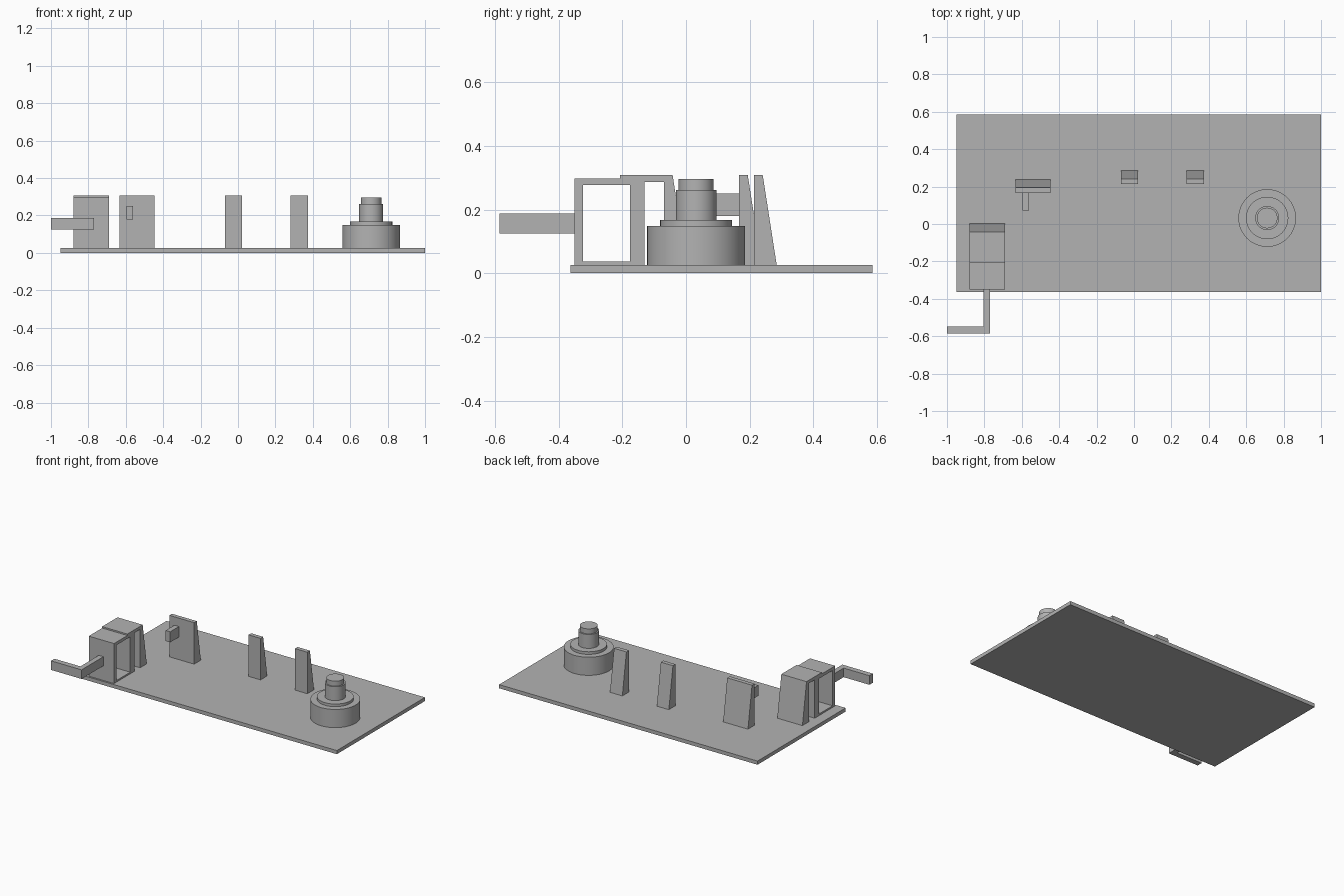
import bpy, bmesh, math

if "Cube" in bpy.data.objects:
    bpy.data.objects.remove(bpy.data.objects["Cube"])

grey = bpy.data.materials.new("plain grey")
grey.diffuse_color = (0.45, 0.45, 0.45, 1)
grey.use_nodes = True
grey.node_tree.nodes["Principled BSDF"].inputs["Base Color"].default_value = grey.diffuse_color


def finish(name, bm):
    bmesh.ops.recalc_face_normals(bm, faces=bm.faces)
    me = bpy.data.meshes.new(name)
    bm.to_mesh(me)
    bm.free()
    me.materials.append(grey)
    ob = bpy.data.objects.new(name, me)
    bpy.context.collection.objects.link(ob)
    return ob


def prism(name, pts, lo, hi, axis="x"):
    """Extrude a (y, z) outline along x, or an (x, y) outline along z."""
    bm = bmesh.new()
    place = (lambda p: (lo, p[0], p[1])) if axis == "x" else (lambda p: (p[0], p[1], lo))
    face = bm.faces.new([bm.verts.new(place(p)) for p in pts])
    new = bmesh.ops.extrude_face_region(bm, geom=[face])["geom"]
    step = (hi - lo, 0, 0) if axis == "x" else (0, 0, hi - lo)
    bmesh.ops.translate(bm, vec=step, verts=[v for v in new if isinstance(v, bmesh.types.BMVert)])
    return finish(name, bm)


def rect(a0, a1, b0, b1):
    return [(a0, b0), (a1, b0), (a1, b1), (a0, b1)]


TOP = 0.025  # upper face of the base plate

# Base plate
prism("base_plate", rect(-0.95, 1.0, -0.363, 0.586), 0, TOP, "z")


# Tapered upright clips
def clip(name, x0, x1, y):
    prism(name, [(y, TOP), (y + 0.072, TOP), (y + 0.028, 0.308), (y, 0.308)], x0, x1)


clip("wide_clip", -0.634, -0.447, 0.166)
clip("middle_clip", -0.07, 0.021, 0.213)
clip("right_clip", 0.281, 0.374, 0.213)

# Peg on the wide clip
prism("clip_peg", rect(0.072, 0.166, 0.179, 0.251), -0.596, -0.562)

# Latch body: outline with a rear slot and a tapered back leg
latch = prism("latch_body", [
    (-0.351, TOP), (-0.130, TOP), (-0.130, 0.287), (-0.069, 0.287), (-0.069, TOP),
    (0.002, TOP), (-0.042, 0.308), (-0.207, 0.308), (-0.207, 0.298), (-0.351, 0.298),
], -0.88, -0.69)

# Window cut sideways through the latch
cutter = prism("window_cutter", rect(-0.323, -0.176, 0.036, 0.277), -1.0, -0.6)
cutter.hide_render = True
cutter.hide_set(True)
cut = latch.modifiers.new("window", "BOOLEAN")
cut.operation = "DIFFERENCE"
cut.solver = "EXACT"
cut.object = cutter

# Bent lever arm
prism("lever_arm", [(-0.77, -0.351), (-0.805, -0.351), (-0.805, -0.549), (-1.0, -0.549),
                    (-1.0, -0.586), (-0.77, -0.586)], 0.125, 0.187, "z")

# Stepped round knob, lathed from (radius, height) steps
steps = [(0.154, TOP, 0.149), (0.113, 0.149, 0.167), (0.064, 0.167, 0.262), (0.055, 0.262, 0.296)]
for name, (r, z0, z1) in zip(("knob_base", "knob_collar", "knob_stem", "knob_cap"), steps):
    bm = bmesh.new()
    bmesh.ops.create_cone(bm, cap_ends=True, segments=64, radius1=r, radius2=r, depth=z1 - z0)
    bmesh.ops.translate(bm, vec=(0.712, 0.032, (z0 + z1) / 2), verts=bm.verts)
    ob = finish(name, bm)
    bpy.ops.object.select_all(action="DESELECT")
    ob.select_set(True)
    bpy.context.view_layer.objects.active = ob
    bpy.ops.object.shade_smooth_by_angle(angle=math.radians(30))
